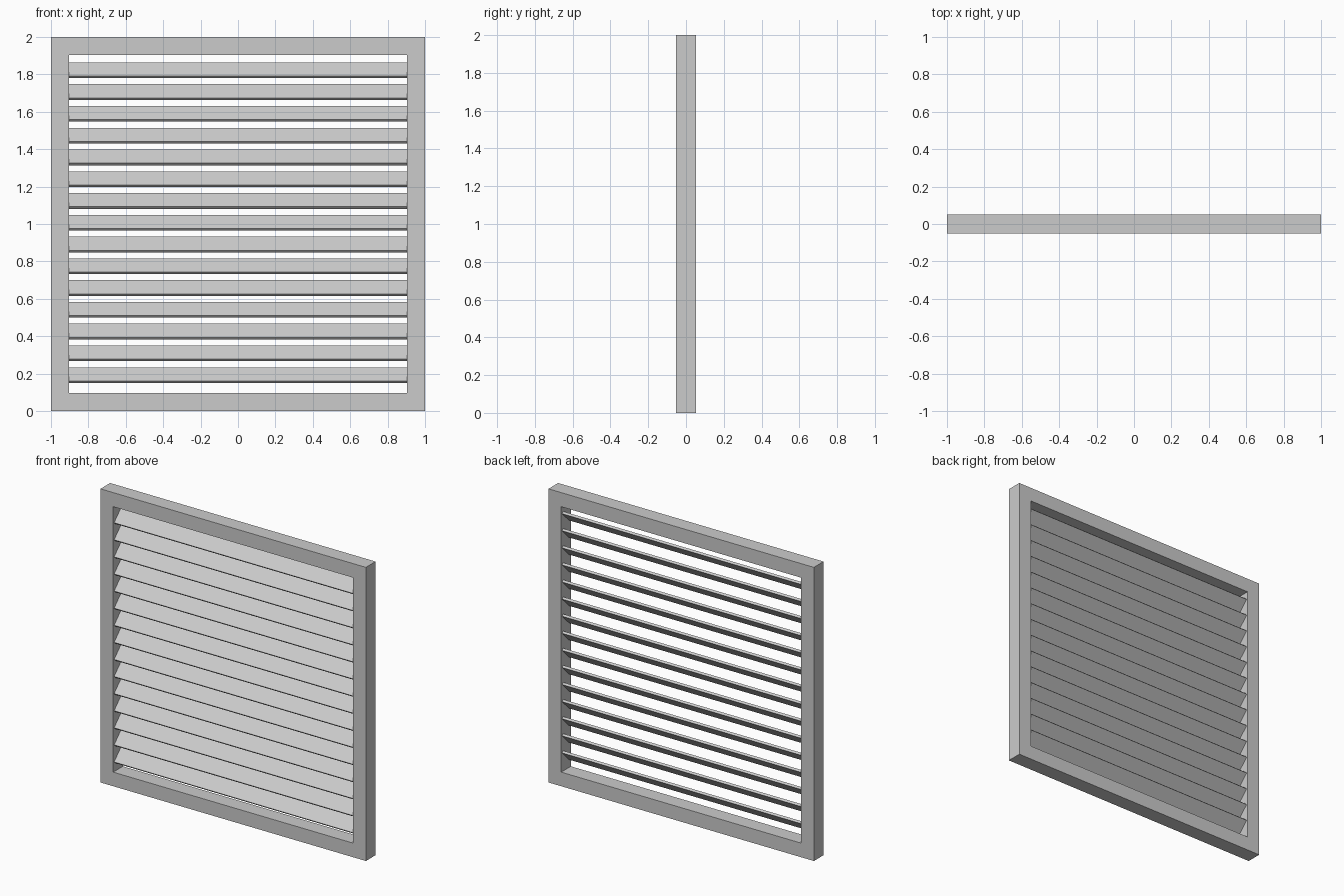
import bpy, bmesh
from math import radians
from mathutils import Matrix

if "Cube" in bpy.data.objects:
    bpy.data.objects.remove(bpy.data.objects["Cube"])

HALF, DEPTH, BORDER = 1.0, 0.104, 0.096
INNER = HALF - BORDER


def finish(name, bm):
    bmesh.ops.recalc_face_normals(bm, faces=bm.faces)
    mesh = bpy.data.meshes.new(name)
    bm.to_mesh(mesh)
    bm.free()
    obj = bpy.data.objects.new(name, mesh)
    bpy.context.collection.objects.link(obj)
    return obj


# Square frame: one continuous ring with a square opening
bm = bmesh.new()
rings = []
for half in (HALF, INNER):
    for y in (-DEPTH / 2, DEPTH / 2):
        rings.append([bm.verts.new((sx * half, y, HALF + sz * half))
                      for sx, sz in ((-1, -1), (1, -1), (1, 1), (-1, 1))])
outer_front, outer_back, inner_front, inner_back = rings
for a, b in ((outer_front, inner_front), (inner_front, inner_back),
             (inner_back, outer_back), (outer_back, outer_front)):
    for i in range(4):
        j = (i + 1) % 4
        bm.faces.new((a[i], a[j], b[j], b[i]))
finish("frame", bm)

# Tilted louvre slats, low edge at the front, repeated up the opening
SLATS, PITCH, FIRST_Z = 15, 0.1164, 0.192
bm = bmesh.new()
bmesh.ops.create_cube(bm, size=1, matrix=Matrix.Rotation(radians(45), 4, 'X')
                      @ Matrix.Diagonal((2 * INNER, 0.103, 0.016, 1)))
slats = finish("louvre_slats", bm)
slats.location.z = FIRST_Z
array = slats.modifiers.new("repeat", 'ARRAY')
array.count = SLATS
array.use_relative_offset = False
array.use_constant_offset = True
array.constant_offset_displace = (0, 0, PITCH)
